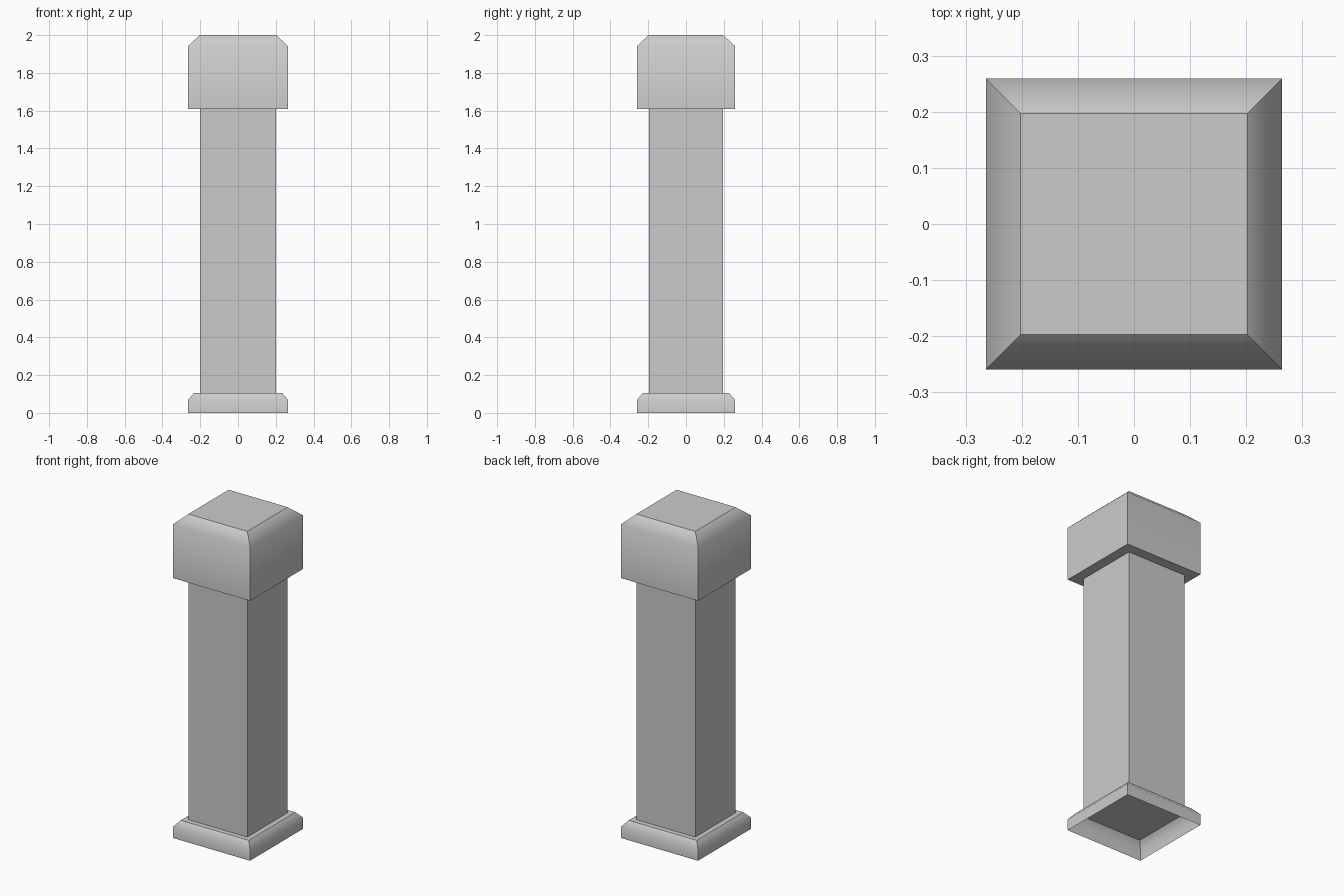
import bpy
import bmesh

cube = bpy.data.objects.get("Cube")
if cube:
    bpy.data.objects.remove(cube, do_unlink=True)

stone = bpy.data.materials.new("light_grey_stone")
stone.use_nodes = True
GREY = (0.6, 0.6, 0.6, 1.0)
stone.diffuse_color = GREY
stone.node_tree.nodes["Principled BSDF"].inputs["Base Color"].default_value = GREY


def square_part(name, rings, bottom=False, top=False):
    """Stack rectangular rings (half_x, half_y, z), soft only at inner rings."""
    bm = bmesh.new()
    loops = [[bm.verts.new((sx * hx, sy * hy, z))
              for sx, sy in ((-1, -1), (1, -1), (1, 1), (-1, 1))]
             for hx, hy, z in rings]
    for low, high in zip(loops, loops[1:]):
        for i in range(4):
            j = (i + 1) % 4
            bm.faces.new((low[i], low[j], high[j], high[i]))
    if bottom:
        bm.faces.new(loops[0][::-1])
    if top:
        bm.faces.new(loops[-1])

    # Corners and rims stay crisp, the wall blends into its chamfer
    for face in bm.faces:
        face.smooth = True
    for edge in bm.edges:
        edge.smooth = False
    for loop in loops[1:-1]:
        for i in range(4):
            bm.edges.get((loop[i], loop[(i + 1) % 4])).smooth = True

    mesh = bpy.data.meshes.new(name)
    bm.to_mesh(mesh)
    bm.free()
    mesh.materials.append(stone)
    obj = bpy.data.objects.new(name, mesh)
    bpy.context.collection.objects.link(obj)
    return obj


# Plinth: chamfered shell, hollow underneath
square_part("base", [(0.264, 0.259, 0), (0.264, 0.259, 0.07),
                     (0.233, 0.228, 0.106)], top=True)

# Plain square shaft
square_part("shaft", [(0.201, 0.196, 0.106), (0.201, 0.196, 1.61)])

# Capital: solid block with chamfered top
square_part("capital", [(0.264, 0.259, 1.61), (0.264, 0.259, 1.943),
                        (0.202, 0.197, 2)], bottom=True, top=True)
